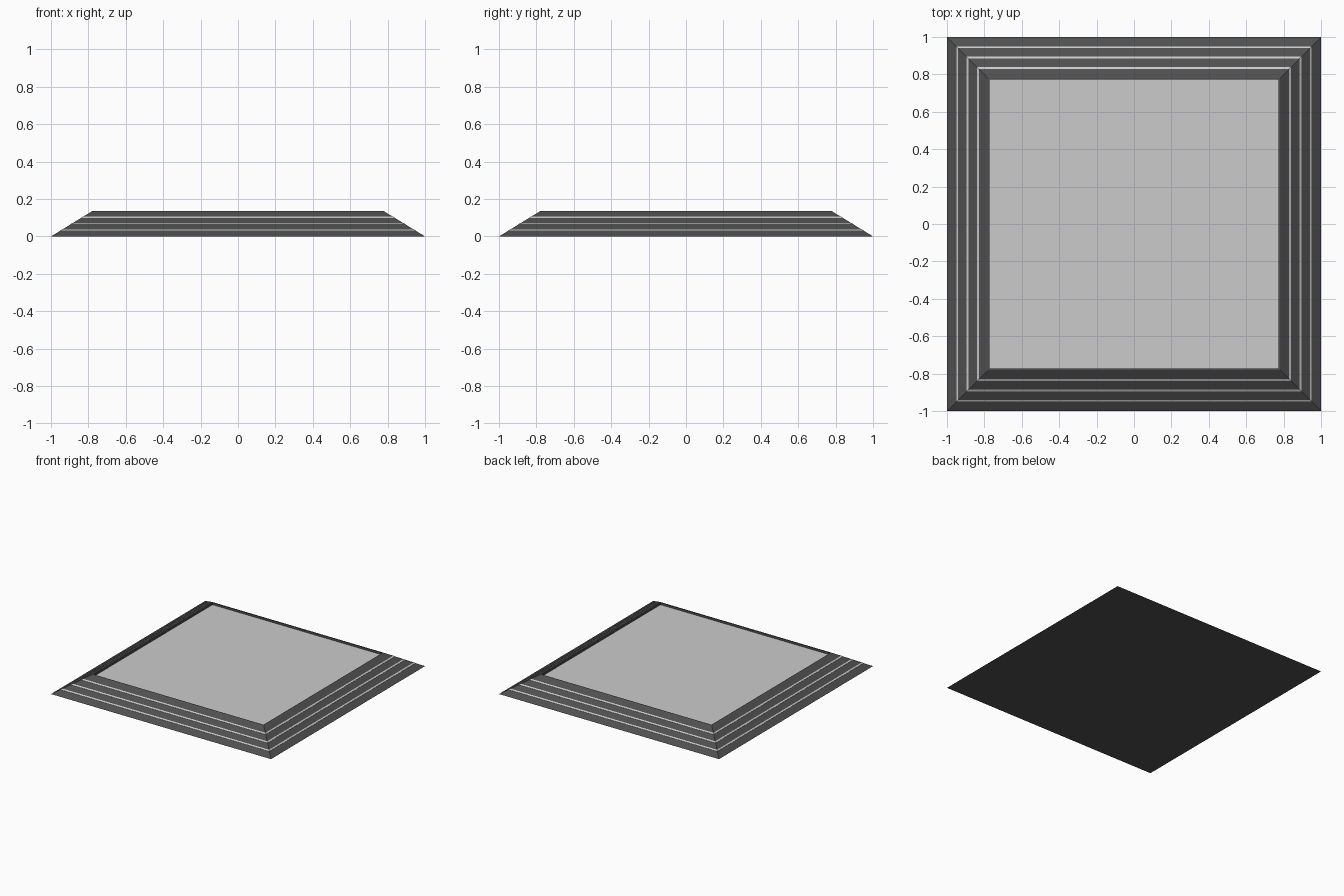
import bpy, bmesh

if "Cube" in bpy.data.objects:
    bpy.data.objects.remove(bpy.data.objects["Cube"])

HALF, RIM, TOP = 1.0, 0.78, 0.135      # base half-width, rim half-width, height
FLOOR, LIP = 0.118, 0.772              # recessed panel height, opening half-width


def material(name, value):
    m = bpy.data.materials.new(name)
    m.diffuse_color = (value, value, value, 1)
    m.use_nodes = True
    m.node_tree.nodes["Principled BSDF"].inputs["Base Color"].default_value = m.diffuse_color
    return m


def square_loft(name, profile, mat=None, cap_start=False, cap_end=False, closed=False):
    """Sweep a (half-width, height) profile around a mitred square."""
    bm = bmesh.new()
    rings = [[bm.verts.new((sx * r, sy * r, z))
              for sx, sy in ((-1, -1), (1, -1), (1, 1), (-1, 1))] for r, z in profile]
    pairs = list(zip(rings, rings[1:]))
    if closed:
        pairs.append((rings[-1], rings[0]))
    for a, b in pairs:
        for i in range(4):
            j = (i + 1) % 4
            bm.faces.new((a[i], a[j], b[j], b[i]))
    if cap_start:
        bm.faces.new(rings[0][::-1])
    if cap_end:
        bm.faces.new(rings[-1])
    bmesh.ops.recalc_face_normals(bm, faces=bm.faces)
    mesh = bpy.data.meshes.new(name)
    bm.to_mesh(mesh)
    bm.free()
    if mat:
        mesh.materials.append(mat)
    obj = bpy.data.objects.new(name, mesh)
    bpy.context.collection.objects.link(obj)
    return obj


def slope_height(r):
    return TOP * (HALF - r) / (HALF - RIM)


dark = material("dark_frame", 0.08)
light = material("light_trim", 0.8)

# Sloped frame with a shallow tray in the top
square_loft("sloped_frame",
            [(HALF, 0), (RIM, TOP), (LIP, TOP), (LIP, FLOOR - 0.004)],
            dark, cap_start=True, cap_end=True)

# Thin light strips set around the slope
for n, r in enumerate((0.945, 0.89, 0.835), 1):
    outer, inner = r + 0.005, r - 0.005
    zo, zi = slope_height(outer), slope_height(inner)
    square_loft(f"trim_strip_{n}",
                [(outer, zo - 0.001), (outer, zo + 0.0015),
                 (inner, zi + 0.0015), (inner, zi - 0.001)],
                light, closed=True)

# Recessed grey panel
square_loft("top_panel", [(LIP, FLOOR - 0.004), (LIP, FLOOR)],
            cap_start=True, cap_end=True)
